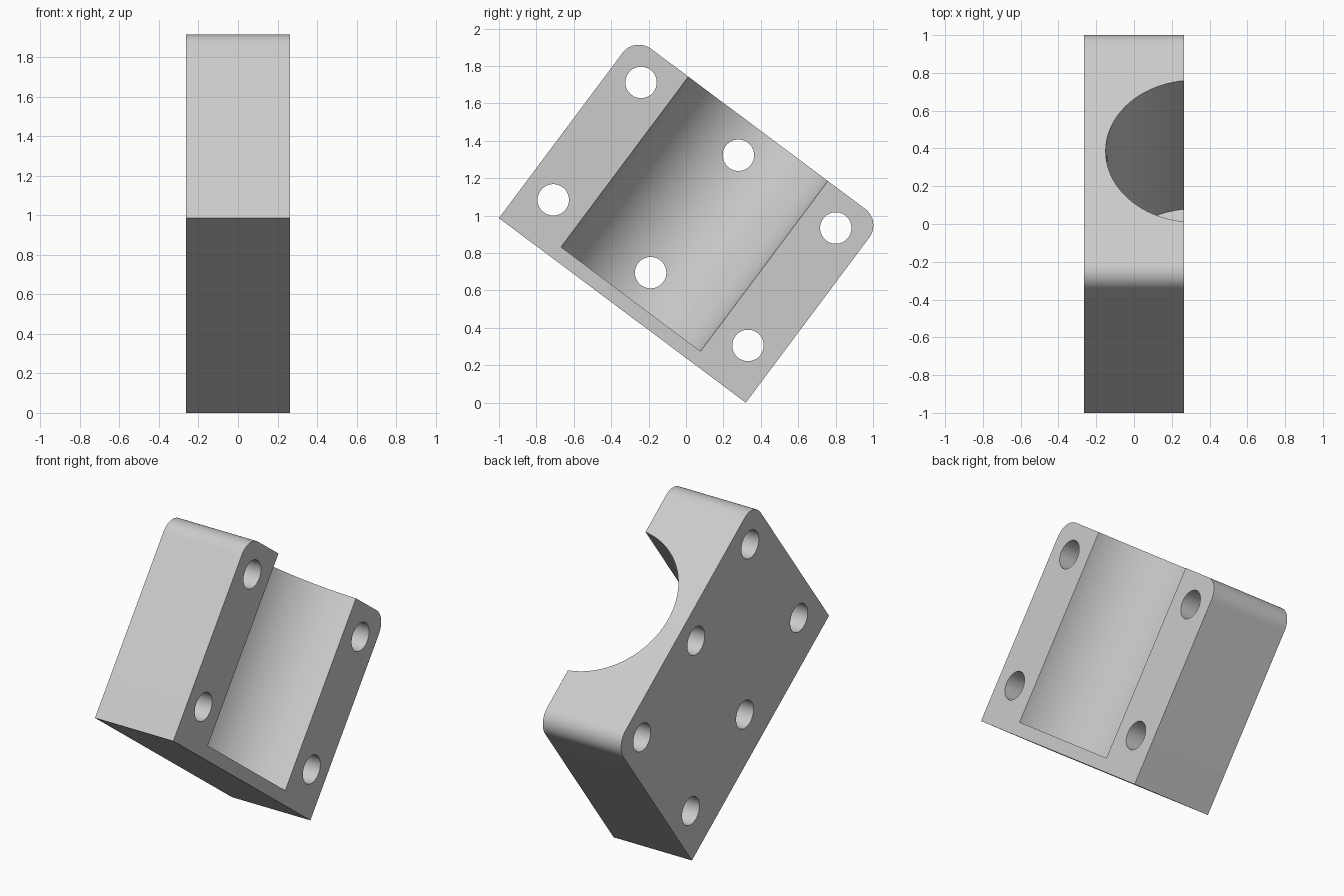
import bpy, bmesh, math
from mathutils import Matrix

if "Cube" in bpy.data.objects:
    bpy.data.objects.remove(bpy.data.objects["Cube"], do_unlink=True)

# Block size, in its own frame: u along the lower edge, v up the block, w through it
LENGTH, HEIGHT, HALF = 1.648, 1.212, 0.264
CORNER = 0.11
TILT = math.atan2(0.987, 1.32)

# Tilted frame, with its origin on the sharp front corner
c, s = math.cos(TILT), math.sin(TILT)
frame = Matrix(((0, 0, 1, 0), (c, s, 0, -1), (-s, c, 0, 0.987), (0, 0, 0, 1)))

grey = bpy.data.materials.new("light grey")
grey.use_nodes = True
grey.diffuse_color = (0.6, 0.6, 0.6, 1)
grey.node_tree.nodes["Principled BSDF"].inputs["Base Color"].default_value = grey.diffuse_color


def arc(cx, cy, r, start, end, steps):
    angles = [math.radians(start + (end - start) * i / steps) for i in range(steps + 1)]
    return [(cx + r * math.cos(a), cy + r * math.sin(a)) for a in angles]


def prism(name, outline, place, low, high):
    """Extrude a 2D outline from low to high; place maps (a, b, depth) to (u, v, w)."""
    bm = bmesh.new()
    rings = [[bm.verts.new(frame @ Matrix.Translation(place(a, b, d)).translation)
              for a, b in outline] for d in (low, high)]
    n = len(outline)
    bm.faces.new(rings[0])
    bm.faces.new(rings[1])
    for i in range(n):
        j = (i + 1) % n
        bm.faces.new((rings[0][i], rings[0][j], rings[1][j], rings[1][i]))
    bmesh.ops.recalc_face_normals(bm, faces=bm.faces)
    mesh = bpy.data.meshes.new(name)
    bm.to_mesh(mesh)
    bm.free()
    mesh.materials.append(grey)
    obj = bpy.data.objects.new(name, mesh)
    bpy.context.collection.objects.link(obj)
    return obj


def through(a, b, d):
    return (a, b, d)


def upward(a, b, d):
    return (a, d, b)


# Block with two sharp and two rounded corners
outline = [(0, 0), (LENGTH, 0)]
outline += arc(LENGTH - CORNER, HEIGHT - CORNER, CORNER, 0, 90, 16)
outline += arc(CORNER, HEIGHT - CORNER, CORNER, 90, 180, 16)
block = prism("clamp_block", outline, through, -HALF, HALF)

# Round channel, stopped by a thin wall at the lower end
cutters = [prism("channel_cutter", arc(LENGTH / 2, 0.319, 0.469, 0, 360, 128)[:-1],
                 upward, 0.075, HEIGHT + 0.2)]

# Six bolt holes: three columns, two rows
for u in (0.174, LENGTH / 2, LENGTH - 0.174):
    for v in (0.252, 1.036):
        cutters.append(prism("hole_cutter", arc(u, v, 0.084, 0, 360, 48)[:-1],
                             through, -HALF - 0.1, HALF + 0.5))

bpy.ops.object.select_all(action="DESELECT")
block.select_set(True)
bpy.context.view_layer.objects.active = block
for cutter in cutters:
    cutter.hide_render = True
    cut = block.modifiers.new("cut", "BOOLEAN")
    cut.operation = "DIFFERENCE"
    cut.solver = "EXACT"
    cut.object = cutter
    bpy.ops.object.modifier_apply(modifier=cut.name)
    bpy.data.objects.remove(cutter, do_unlink=True)

bpy.ops.object.shade_smooth_by_angle(angle=math.radians(30))
